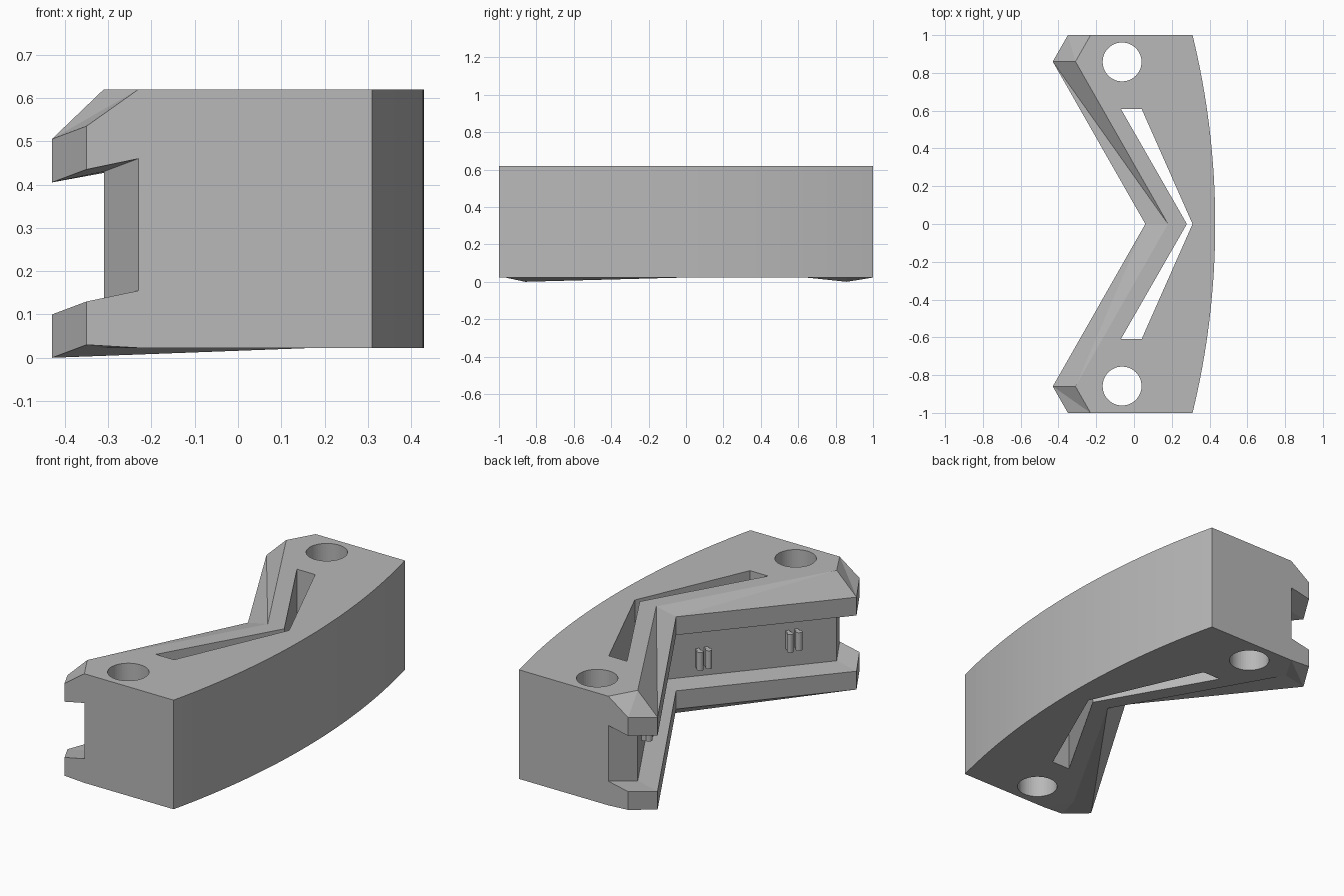
import bpy, bmesh, math
from mathutils import Vector, Matrix

cube = bpy.data.objects.get("Cube")
if cube:
    bpy.data.objects.remove(cube, do_unlink=True)

grey = bpy.data.materials.new("plain_grey")
grey.use_nodes = True
grey.diffuse_color = (0.48, 0.48, 0.48, 1)
grey.node_tree.nodes["Principled BSDF"].inputs["Base Color"].default_value = (0.48, 0.48, 0.48, 1)

TOP, BOTTOM = 0.62, 0.023


def make_object(name, bm):
    bmesh.ops.recalc_face_normals(bm, faces=bm.faces)
    mesh = bpy.data.meshes.new(name)
    bm.to_mesh(mesh)
    bm.free()
    mesh.materials.append(grey)
    obj = bpy.data.objects.new(name, mesh)
    bpy.context.collection.objects.link(obj)
    return obj


def prism(bm, outline, z0, z1):
    """Closed vertical prism over a plan outline."""
    low = [bm.verts.new((x, y, z0)) for x, y in outline]
    high = [bm.verts.new((x, y, z1)) for x, y in outline]
    bm.faces.new(low)
    bm.faces.new(high)
    n = len(outline)
    for i in range(n):
        j = (i + 1) % n
        bm.faces.new((low[i], low[j], high[j], high[i]))


def circle(cx, cy, r, n):
    return [(cx + r * math.cos(math.tau * i / n), cy + r * math.sin(math.tau * i / n))
            for i in range(n)]


# Body: a grooved section swept along the V, closed by a bowed back wall
def station(x, y, inset_x, lip, rise):
    """Section ring; lip is the underside height of the lower lip's outer edge."""
    xi = x + inset_x
    shelf = lip + 0.10
    return [(xi, y, TOP), (x, y, shelf + 0.405), (x, y, shelf + 0.305),
            (xi, y, shelf + 0.305 + rise), (xi, y, shelf + rise),
            (x, y, shelf), (x, y, lip), (xi, y, BOTTOM)]


end, tip, apex = (-0.35, 1.0, 0.03), (-0.43, 0.86, 0.0), (0.06, 0.0, 0.09)
path = [(end[0], -end[1], end[2]), (tip[0], -tip[1], tip[2]), apex, tip, end]

bm = bmesh.new()
rings = [[bm.verts.new(p) for p in station(x, y, 0.12, lip, 0.025)] for x, y, lip in path]
for first, second in zip(rings, rings[1:]):
    for k in range(7):
        a, b, c, d = first[k], first[k + 1], second[k + 1], second[k]
        bm.faces.new((a, b, c))
        bm.faces.new((a, c, d))

sagitta, corner_x, steps = 0.12, 0.31, 32
radius = (1 + sagitta ** 2) / (2 * sagitta)
half = math.asin(1 / radius)
upper, lower = [], []
for i in range(steps + 1):
    a = -half + 2 * half * i / steps
    x = corner_x + sagitta - radius * (1 - math.cos(a))
    y = radius * math.sin(a)
    upper.append(bm.verts.new((x, y, TOP)))
    lower.append(bm.verts.new((x, y, BOTTOM)))
for i in range(steps):
    bm.faces.new((lower[i], lower[i + 1], upper[i + 1], upper[i]))
bm.faces.new(upper + [r[0] for r in reversed(rings)])
bm.faces.new(lower + [r[7] for r in reversed(rings)])
bm.faces.new(rings[0] + [lower[0], upper[0]])
bm.faces.new(rings[-1] + [lower[-1], upper[-1]])
body = make_object("grooved_body", bm)

# Round bolt holes and the bent slot, cut right through
bm = bmesh.new()
for side in (-1, 1):
    prism(bm, circle(-0.063, side * 0.858, 0.103, 48), -0.2, 0.9)
prism(bm, [(-0.07, -0.61), (0.04, -0.61), (0.31, 0), (0.04, 0.61), (-0.07, 0.61), (0.28, 0)],
      -0.2, 0.9)
cutter = make_object("hole_cutter", bm)
cutter.hide_render = True
cut = body.modifiers.new("holes", "BOOLEAN")
cut.operation = "DIFFERENCE"
cut.solver = "EXACT"
cut.object = cutter
bpy.context.view_layer.update()
graph = bpy.context.evaluated_depsgraph_get()
cut_mesh = bpy.data.meshes.new_from_object(body.evaluated_get(graph))
body.modifiers.clear()
body.data = cut_mesh
bpy.data.objects.remove(cutter, do_unlink=True)

# Small two-pronged clips on the groove floor, two per wing
for side, wing in ((-1, "right"), (1, "left")):
    start = Vector((0.18, 0, 0))
    run = Vector((-0.31, side * 0.86, 0)) - start
    along = run.normalized()
    out = Vector((-along.y * -side, along.x * -side, 0))
    out = -out if out.x > 0 else out
    for t, place in ((0.25, "inner"), (0.75, "outer")):
        base = start + run * t
        bm = bmesh.new()
        for s in (-1, 1):
            c = base + along * (s * 0.024) + out * 0.035
            prism(bm, circle(c.x, c.y, 0.017, 12), 0.245, 0.345)
            w = along * 0.009
            stem = [base + along * (s * 0.024) + w * u + out * v
                    for u, v in ((-1, -0.005), (1, -0.005), (1, 0.03), (-1, 0.03))]
            prism(bm, [(p.x, p.y) for p in stem], 0.245, 0.345)
        make_object(f"{place}_clip_{wing}", bm)
